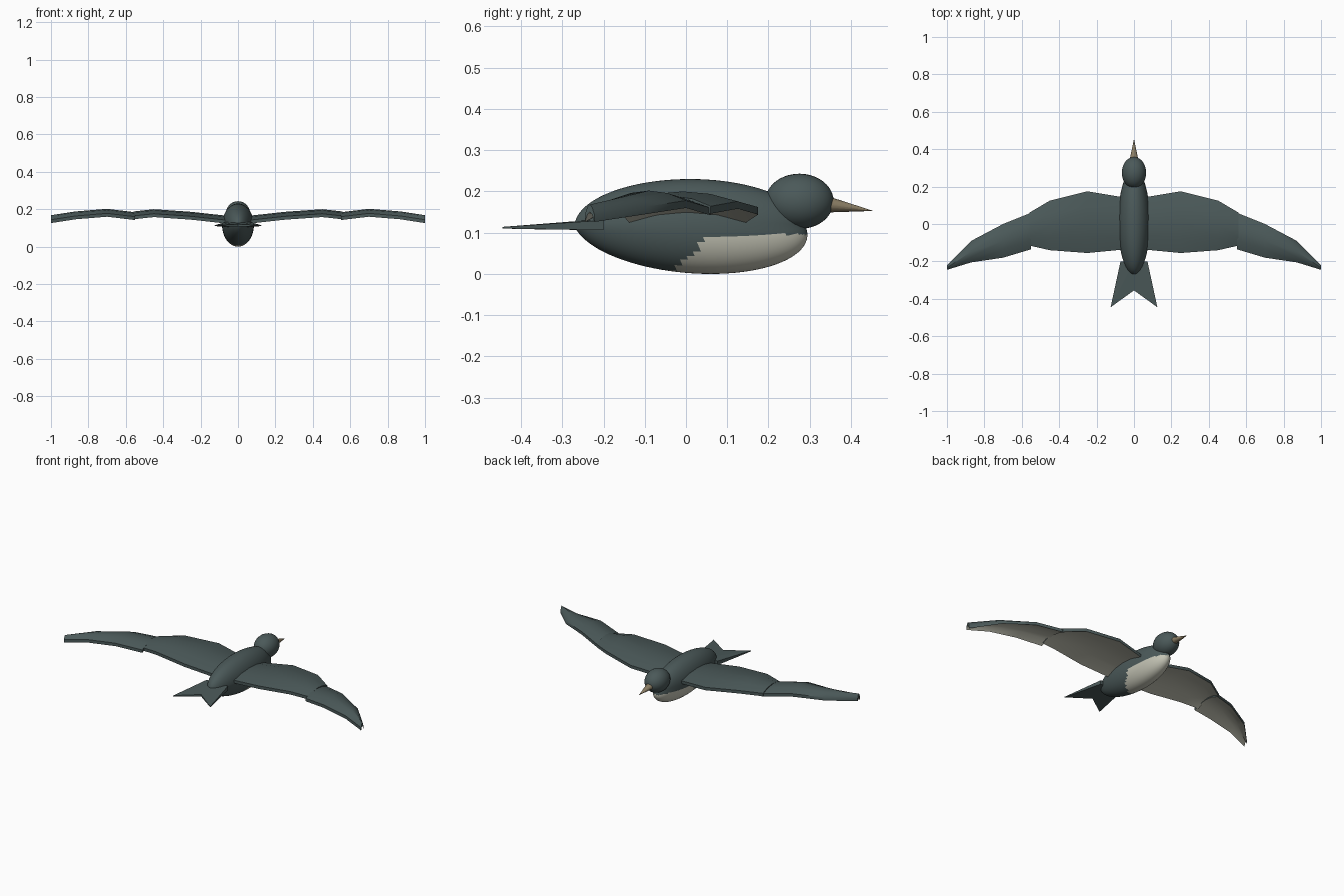
import bpy, bmesh, math
from mathutils import Matrix, Vector

cube = bpy.data.objects.get("Cube")
if cube:
    bpy.data.objects.remove(cube, do_unlink=True)


def material(name, rgb):
    m = bpy.data.materials.new(name)
    m.use_nodes = True
    m.diffuse_color = (*rgb, 1)
    m.node_tree.nodes["Principled BSDF"].inputs["Base Color"].default_value = (*rgb, 1)
    return m


SLATE = material("slate plumage", (0.07, 0.1, 0.1))
PALE = material("pale underside", (0.55, 0.55, 0.46))
HORN = material("horn beak", (0.26, 0.21, 0.13))


def finish(bm, name, mats, smooth=True, mirror=False):
    """Turn a bmesh into a named object with materials and shading."""
    bmesh.ops.recalc_face_normals(bm, faces=bm.faces)
    mesh = bpy.data.meshes.new(name)
    bm.to_mesh(mesh)
    bm.free()
    ob = bpy.data.objects.new(name, mesh)
    bpy.context.collection.objects.link(ob)
    for m in mats:
        mesh.materials.append(m)
    if mirror:
        ob.modifiers.new("both_sides", "MIRROR").use_mirror_merge = False
    if smooth:
        bpy.ops.object.select_all(action="DESELECT")
        ob.select_set(True)
        bpy.context.view_layer.objects.active = ob
        bpy.ops.object.shade_smooth_by_angle(angle=math.radians(40))
    return ob


def ellipsoid(centre, radii, segments, rings):
    """Ellipsoid with its poles along the y axis."""
    bm = bmesh.new()
    bmesh.ops.create_uvsphere(bm, u_segments=segments, v_segments=rings, radius=1)
    bmesh.ops.rotate(bm, verts=bm.verts, matrix=Matrix.Rotation(math.pi / 2, 3, "X"))
    bmesh.ops.scale(bm, verts=bm.verts, vec=radii)
    bmesh.ops.translate(bm, verts=bm.verts, vec=centre)
    return bm


# Body: the lower half is pushed forward into a full breast
bm = ellipsoid((0, 0.01, 0.115), (0.085, 0.28, 0.115), 56, 44)
for v in bm.verts:
    v.co.y += 0.05 * max(0, 1 - v.co.z / 0.115)
bm.faces.ensure_lookup_table()
for f in bm.faces:
    c = f.calc_center_median()
    f.material_index = int(c.z < min(0.096, 0.037 + 0.9 * c.y))
finish(bm, "body", [SLATE, PALE])

# Head
finish(ellipsoid((0, 0.275, 0.176), (0.065, 0.083, 0.067), 32, 20), "head", [SLATE])

# Beak: cone pointing forward and slightly down
bm = bmesh.new()
bmesh.ops.create_cone(bm, cap_ends=True, segments=16, radius1=0.025, radius2=0.0005, depth=1)
base, tip = Vector((0, 0.335, 0.17)), Vector((0, 0.452, 0.153))
for v in bm.verts:
    t = v.co.z + 0.5
    v.co = base.lerp(tip, t) + Vector((v.co.x, 0, v.co.y * 0.85))
finish(bm, "beak", [HORN])


def wing_panel(name, stations, arch=0.024, thick=0.018, steps=4):
    """Arched slab; each station is x, leading y, trailing y, top z."""
    bm = bmesh.new()
    rows = []
    for x, lead, trail, top in stations:
        upper, lower = [], []
        for i in range(steps + 1):
            t = i / steps
            y = lead + (trail - lead) * t
            z = top - arch * (2 * t - 1) ** 2
            upper.append(bm.verts.new((x, y, z)))
            lower.append(bm.verts.new((x, y, z - thick)))
        rows.append((upper, lower))
    for (ua, la), (ub, lb) in zip(rows, rows[1:]):
        for i in range(steps):
            bm.faces.new((ua[i], ua[i + 1], ub[i + 1], ub[i]))
            bm.faces.new((la[i], lb[i], lb[i + 1], la[i + 1])).material_index = 1
        for i in (0, steps):
            bm.faces.new((ua[i], ub[i], lb[i], la[i]))
    for upper, lower in (rows[0], rows[-1]):
        for i in range(steps):
            bm.faces.new((upper[i], upper[i + 1], lower[i + 1], lower[i]))
    return finish(bm, name, [SLATE, PALE], mirror=True)


# Wings: broad inner panels and swept outer panels
wing_panel("inner_wings", [
    (0.04, 0.14, -0.135, 0.163), (0.25, 0.175, -0.155, 0.186),
    (0.45, 0.125, -0.14, 0.2), (0.56, 0.06, -0.115, 0.188)])
wing_panel("outer_wings", [
    (0.55, 0.06, -0.135, 0.184), (0.7, 0.0, -0.18, 0.202),
    (0.87, -0.09, -0.205, 0.188), (1.0, -0.222, -0.245, 0.168)])

# Tail: forked wedge, thick at the root and thin at the tips
bm = bmesh.new()
outline = [(0, -0.2, 0.133, 0.106), (0.072, -0.2, 0.13, 0.106),
           (0.125, -0.445, 0.114, 0.11), (0, -0.355, 0.12, 0.108)]
top = [bm.verts.new((x, y, hi)) for x, y, hi, lo in outline]
bottom = [bm.verts.new((x, y, lo)) for x, y, hi, lo in outline]
for ring in (top, bottom):
    bm.faces.new((ring[0], ring[1], ring[2]))
    bm.faces.new((ring[0], ring[2], ring[3]))
for i in range(3):
    bm.faces.new((top[i], top[i + 1], bottom[i + 1], bottom[i]))
bm.faces.new((top[3], top[0], bottom[0], bottom[3]))
finish(bm, "forked_tail", [SLATE], smooth=False, mirror=True)
